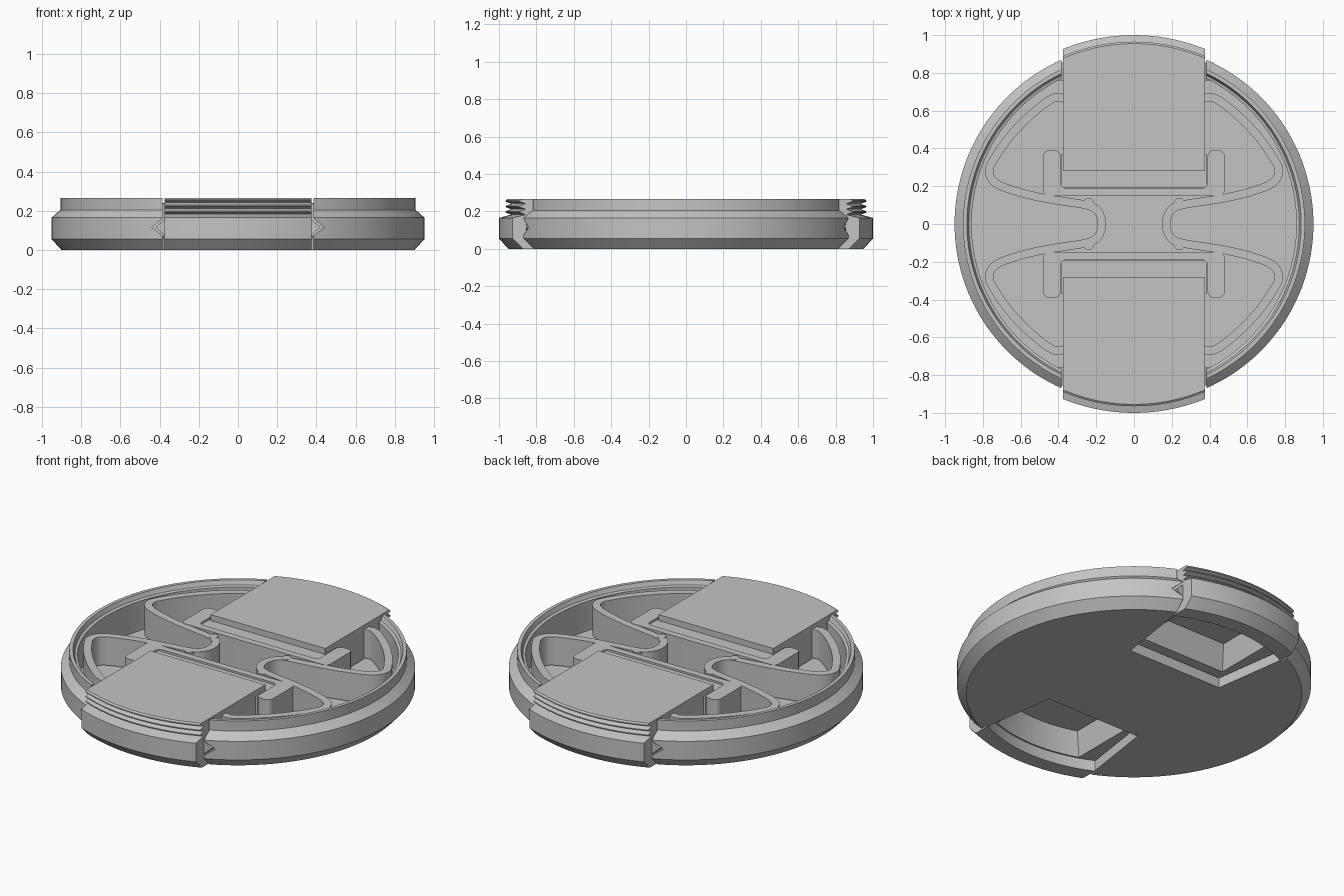
import bpy, bmesh, math
from mathutils import Vector

cube = bpy.data.objects.get("Cube")
if cube:
    bpy.data.objects.remove(cube, do_unlink=True)

grey = bpy.data.materials.new("mid grey plastic")
grey.use_nodes = True
GREY = (0.55, 0.55, 0.55, 1)
grey.diffuse_color = GREY
grey.node_tree.nodes["Principled BSDF"].inputs["Base Color"].default_value = GREY

TOP, FLOOR = 0.265, 0.06


def make(name, bm):
    bmesh.ops.recalc_face_normals(bm, faces=bm.faces)
    mesh = bpy.data.meshes.new(name)
    bm.to_mesh(mesh)
    bm.free()
    mesh.materials.append(grey)
    ob = bpy.data.objects.new(name, mesh)
    bpy.context.collection.objects.link(ob)
    return ob


def lathe(name, profile, steps=144):
    """Spin a radius/height profile, which starts and ends on the axis."""
    bm = bmesh.new()
    vs = [bm.verts.new((r, 0, z)) for r, z in profile]
    es = [bm.edges.new(pair) for pair in zip(vs, vs[1:])]
    bmesh.ops.spin(bm, geom=vs + es, cent=(0, 0, 0), axis=(0, 0, 1),
                   angle=math.tau, steps=steps, use_duplicate=False)
    bmesh.ops.remove_doubles(bm, verts=bm.verts, dist=1e-5)
    return make(name, bm)


def prism(name, pts, lo, hi, top=None, along_y=False, bevel=0):
    """Extrude an outline, optionally tapering to a second outline."""
    bm = bmesh.new()

    def place(p, h):
        return bm.verts.new((p[0], h, p[1]) if along_y else (p[0], p[1], h))

    a = [place(p, lo) for p in pts]
    b = [place(p, hi) for p in (top or pts)]
    bm.faces.new(a)
    bm.faces.new(b[::-1])
    n = len(a)
    for i in range(n):
        bm.faces.new((a[i], b[i], b[(i + 1) % n], a[(i + 1) % n]))
    if bevel:
        edges = [bm.edges.get(pair) for pair in zip(a, b)]
        bmesh.ops.bevel(bm, geom=edges, offset=bevel, segments=4,
                        profile=0.5, affect='EDGES')
    return make(name, bm)


def boolean(ob, cutter, operation='DIFFERENCE'):
    cutter.hide_render = True
    mod = ob.modifiers.new("cut", 'BOOLEAN')
    mod.operation, mod.object, mod.solver = operation, cutter, 'EXACT'
    bpy.context.view_layer.objects.active = ob
    bpy.ops.object.modifier_apply(modifier=mod.name)
    bpy.data.objects.remove(cutter, do_unlink=True)


def turned(pts, s):
    return [(x * s, y * s) for x, y in pts]


def rect(x, y0, y1):
    return [(-x, y0), (x, y0), (x, y1), (-x, y1)]


def pocket_outline(x, y, r, n=12):
    """Rectangle whose far side follows the round rim."""
    a = math.asin(x / r)
    arc = [a - 2 * a * i / n for i in range(n + 1)]
    return [(-x, y), (x, y)] + [(r * math.sin(t), r * math.cos(t)) for t in arc]


def smooth_path(ctrl, n=6):
    """Catmull-Rom samples through the control points."""
    p = [Vector(c) for c in ctrl]
    p = [2 * p[0] - p[1]] + p + [2 * p[-1] - p[-2]]
    out = []
    for p0, p1, p2, p3 in zip(p, p[1:], p[2:], p[3:]):
        for k in range(n):
            t = k / n
            out.append(0.5 * (2 * p1 + (p2 - p0) * t
                              + (2 * p0 - 5 * p1 + 4 * p2 - p3) * t ** 2
                              + (3 * p1 - p0 - 3 * p2 + p3) * t ** 3))
    return out + [p[-2]]


def ribbon(path, half):
    """Outline of a strip of constant width along a path."""
    left, right = [], []
    for i, p in enumerate(path):
        d = (path[min(i + 1, len(path) - 1)] - path[max(i - 1, 0)]).normalized()
        side = Vector((-d.y, d.x)) * half
        left.append(p + side)
        right.append(p - side)
    return left + right[::-1]


# Round tray with chamfered rim and stepped inner lip
body = lathe("cap_body", [(0, 0), (0.9, 0), (0.95, 0.055), (0.95, 0.165),
                          (0.905, 0.205), (0.905, TOP), (0.885, TOP),
                          (0.875, 0.24), (0.86, 0.235), (0.86, FLOOR), (0, FLOOR)])

# Openings for the clips, slots through the wall and V grooves beside them
opening = [(-0.31, 0.34), (0.31, 0.34), (0.372, 0.77), (0.385, 0.78),
           (0.385, 1.1), (-0.385, 1.1), (-0.385, 0.78), (-0.372, 0.77)]
for s in (1, -1):
    boolean(body, prism("opening_cutter", turned(opening, s), -0.1, 0.4))
    boolean(body, prism("slot_cutter", turned(rect(0.385, 0.7, 1.1), s), FLOOR, 0.4))
    for m in (1, -1):
        groove = [(0.37 * m, 0.175), (0.44 * m, 0.115), (0.37 * m, 0.061)]
        boolean(body, prism("groove_cutter", groove, *sorted((0.7 * s, 1.1 * s)),
                            along_y=True))

# Threaded clip profile: chamfered grip below, ridges above
clip_profile = [(0, 0), (0.95, 0), (1, 0.055), (1, 0.165)]
for i in range(3):
    z = 0.183 + i * 0.029
    clip_profile += [(0.935, z), (0.965, z + 0.011), (0.965, z + 0.017)]
clip_profile += [(0.955, TOP), (0, TOP)]

spring_pts = [(0.36, 0.665), (0.43, 0.665), (0.55, 0.575), (0.66, 0.46),
              (0.74, 0.345), (0.767, 0.28), (0.73, 0.215), (0.6, 0.166),
              (0.45, 0.132), (0.25, 0.1), (0.19, 0.065), (0.17, 0)]
spring_pts += [(x, -y) for x, y in spring_pts[-2::-1]]
spring_path = smooth_path(spring_pts)

bracket = [(-0.48, 0.15), (0.48, 0.15), (0.48, 0.39), (0.39, 0.39),
           (0.39, 0.19), (-0.39, 0.19), (-0.39, 0.39), (-0.48, 0.39)]

for s, side in ((-1, "front"), (1, "back")):
    # Sliding clip with a finger recess underneath
    clip = lathe(side + "_clip", clip_profile)
    boolean(clip, prism("clip_bounds", turned(rect(0.375, 0.28, 1.2), s), -0.1, 0.4),
            'INTERSECT')
    boolean(clip, lathe("floor_clearance", [(0, -0.1), (0.86, -0.1),
                                            (0.86, 0.065), (0, 0.065)]))
    boolean(clip, prism("recess_cutter",
                        turned(pocket_outline(0.29, 0.39, 0.855), s), 0.05, 0.2,
                        top=turned(pocket_outline(0.25, 0.45, 0.81), s)))
    # Flange just below the clip plate, caught by the bracket
    prism(side + "_clip_flange", turned(rect(0.387, 0.193, 0.37), s), 0.065, 0.23)
    # Guide ridges on the clip sides
    for m, hand in ((1, "left"), (-1, "right")):
        ridge = [(0.37 * m, 0.16), (0.42 * m, 0.115), (0.37 * m, 0.07)]
        prism(f"{side}_{hand}_guide_ridge", ridge, *sorted((0.76 * s, 0.855 * s)),
              along_y=True)
    # Stop bracket standing on the tray floor
    prism(side + "_stop_bracket", turned(bracket, s), FLOOR - 0.005, 0.24, bevel=0.03)

# Wavy springs joining both clips, with round pegs at the bends
for m, hand in ((1, "left"), (-1, "right")):
    outline = [(p.x * m, p.y) for p in ribbon(spring_path, 0.022)]
    prism(hand + "_spring", outline, FLOOR + 0.01, 0.238)
    for s, side in ((-1, "front"), (1, "back")):
        peg = [(0.24 * m + 0.027 * math.cos(i * math.tau / 20),
                0.112 * s + 0.027 * math.sin(i * math.tau / 20)) for i in range(20)]
        prism(f"{side}_{hand}_spring_peg", peg, FLOOR - 0.005, 0.239)

# Smooth shading with crisp edges
for ob in bpy.context.scene.objects:
    if ob.type == 'MESH':
        bpy.ops.object.select_all(action='DESELECT')
        ob.select_set(True)
        bpy.context.view_layer.objects.active = ob
        bpy.ops.object.shade_smooth_by_angle(angle=math.radians(25))
